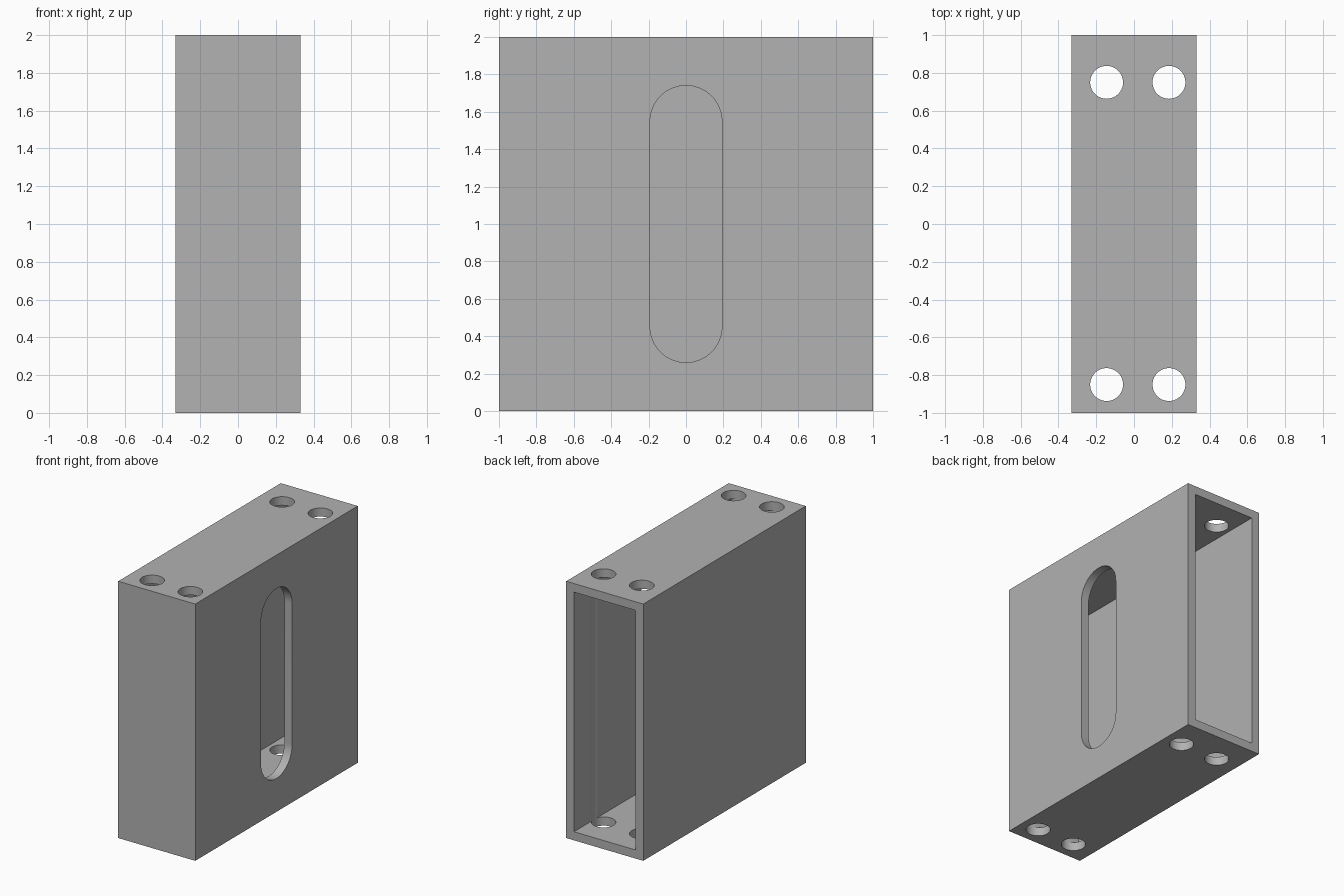
import bpy, bmesh, math
from mathutils import Vector

cube = bpy.data.objects.get("Cube")
if cube:
    bpy.data.objects.remove(cube, do_unlink=True)

WIDTH, DEPTH, HEIGHT, WALL = 0.664, 2.0, 2.0, 0.067
HOLE_RADIUS = 0.087
SLOT_RADIUS, SLOT_LOW, SLOT_HIGH = 0.192, 0.452, 1.548

grey = bpy.data.materials.new("plain grey")
grey.use_nodes = True
colour = (0.445, 0.445, 0.445, 1)
grey.diffuse_color = colour
grey.node_tree.nodes["Principled BSDF"].inputs["Base Color"].default_value = colour


def prism(name, outline, direction):
    """Extrude a closed outline along a direction into a solid object."""
    bm = bmesh.new()
    face = bm.faces.new([bm.verts.new(p) for p in outline])
    moved = bmesh.ops.extrude_face_region(bm, geom=[face])["geom"]
    verts = [v for v in moved if isinstance(v, bmesh.types.BMVert)]
    bmesh.ops.translate(bm, verts=verts, vec=Vector(direction))
    bmesh.ops.recalc_face_normals(bm, faces=bm.faces)
    mesh = bpy.data.meshes.new(name)
    bm.to_mesh(mesh)
    bm.free()
    mesh.materials.append(grey)
    obj = bpy.data.objects.new(name, mesh)
    bpy.context.collection.objects.link(obj)
    return obj


def box(name, x, y0, y1, z0, z1):
    outline = [(-x, y0, z0), (x, y0, z0), (x, y1, z0), (-x, y1, z0)]
    return prism(name, outline, (0, 0, z1 - z0))


def cut(target, cutter):
    """Subtract the cutter, apply the result and discard the cutter."""
    cutter.hide_render = True
    mod = target.modifiers.new("cut", "BOOLEAN")
    mod.operation, mod.solver, mod.object = "DIFFERENCE", "EXACT", cutter
    bpy.context.view_layer.objects.active = target
    bpy.ops.object.modifier_apply(modifier=mod.name)
    bpy.data.objects.remove(cutter, do_unlink=True)


# Housing: a box shell, open at the back
housing = box("housing", WIDTH / 2, -DEPTH / 2, DEPTH / 2, 0, HEIGHT)
cut(housing, box("cavity_cutter", WIDTH / 2 - WALL, -DEPTH / 2 + WALL,
                 DEPTH / 2 + 0.1, WALL, HEIGHT - WALL))

# Long rounded slot through the left wall only
steps = 32
slot = []
for centre, start in ((SLOT_HIGH, 0), (SLOT_LOW, math.pi)):
    for i in range(steps + 1):
        a = start + math.pi * i / steps
        slot.append((WIDTH / 2 - WALL - 0.05, SLOT_RADIUS * math.cos(a),
                     centre + SLOT_RADIUS * math.sin(a)))
cut(housing, prism("slot_cutter", slot, (0.2, 0, 0)))

# Four holes drilled from top to bottom, grazing the inside of the left wall
for x in (-0.145, 0.185):
    for y in (-0.85, 0.75):
        ring = [(x + HOLE_RADIUS * math.cos(a), y + HOLE_RADIUS * math.sin(a), -0.1)
                for a in (2 * math.pi * i / 64 for i in range(64))]
        cut(housing, prism("hole_cutter", ring, (0, 0, HEIGHT + 0.2)))

# Smooth hole walls, sharp box edges
bpy.ops.object.select_all(action="DESELECT")
housing.select_set(True)
bpy.context.view_layer.objects.active = housing
bpy.ops.object.shade_smooth_by_angle(angle=math.radians(20))
